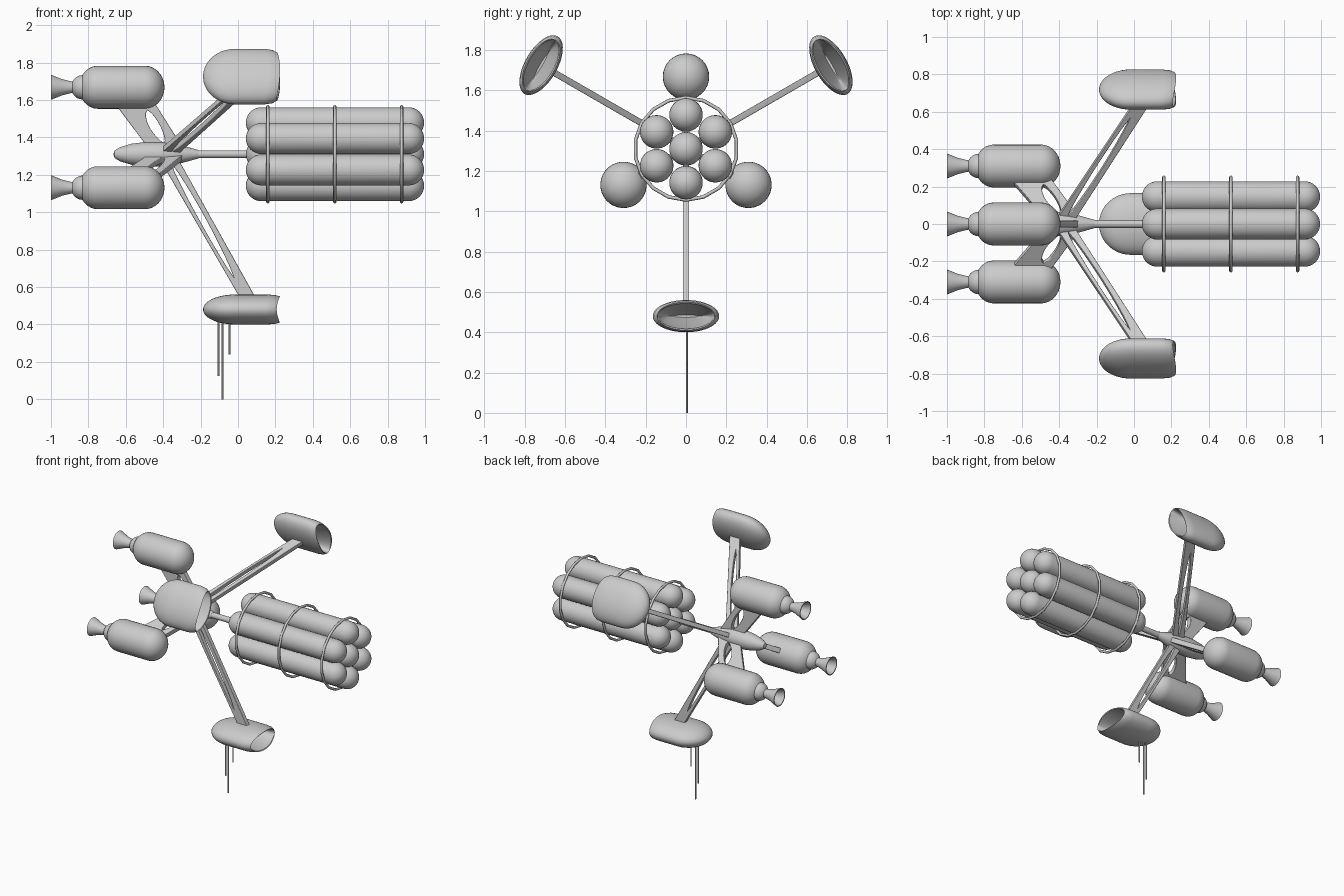
import bpy, bmesh
from math import sin, cos, pi, sqrt, radians
from mathutils import Matrix

cube = bpy.data.objects.get("Cube")
if cube:
    bpy.data.objects.remove(cube, do_unlink=True)

AXIS_Z = 1.31
grey = bpy.data.materials.new("hull grey")
grey.use_nodes = True
grey.diffuse_color = (0.6, 0.6, 0.6, 1)
grey.node_tree.nodes["Principled BSDF"].inputs["Base Color"].default_value = (0.6, 0.6, 0.6, 1)


def finish(obj, angle=35):
    obj.data.materials.clear()
    obj.data.materials.append(grey)
    bpy.ops.object.select_all(action='DESELECT')
    obj.select_set(True)
    bpy.context.view_layer.objects.active = obj
    bpy.ops.object.shade_smooth_by_angle(angle=radians(angle))
    return obj


def placed(turn, offset=(0, 0, 0)):
    """Turn about the ship's long axis after moving off it."""
    return (Matrix.Translation((0, 0, AXIS_Z)) @ Matrix.Rotation(radians(turn), 4, 'X')
            @ Matrix.Translation(offset))


def loft(name, sections, matrix, sides=32, bend=0.0):
    """Skin elliptical sections (x, half width, half height) along x; bend sweeps the sides back."""
    bm = bmesh.new()
    loops = []
    for x, w, h in sections:
        loops.append([bm.verts.new((x - bend * cos(2 * pi * i / sides) ** 2 * (x > 0.1),
                                    w * cos(2 * pi * i / sides), h * sin(2 * pi * i / sides)))
                      for i in range(sides)])
    for a, b in zip(loops, loops[1:]):
        for i in range(sides):
            j = (i + 1) % sides
            bm.faces.new((a[i], a[j], b[j], b[i]))
    bm.faces.new(loops[0])
    bm.faces.new(loops[-1])
    bmesh.ops.recalc_face_normals(bm, faces=bm.faces)
    mesh = bpy.data.meshes.new(name)
    bm.to_mesh(mesh)
    bm.free()
    obj = bpy.data.objects.new(name, mesh)
    bpy.context.collection.objects.link(obj)
    obj.matrix_world = matrix
    return finish(obj)


def dome(x, length, radius, steps=8, start=0.04):
    """Profile of a rounded end, from its tip at x to full radius at x + length."""
    angles = [start + (pi / 2 - start) * i / steps for i in range(steps + 1)]
    return [(x + length * (1 - cos(a)), radius * sin(a)) for a in angles]


def lathe(name, profile, matrix, sides=32):
    return loft(name, [(x, r, r) for x, r in profile], matrix, sides)


def slotted_panel(name, r0, r1, left, right, slot, turn, half):
    """Flat strut in the x / radius plane; the edges are lines, the slot is a closed outline
    of (radius, fraction across)."""
    def line(edge, r):
        (ra, xa), (rb, xb) = edge
        return xa + (xb - xa) * (r - ra) / (rb - ra)
    outer = [(line(e, r), r) for e, r in ((left, r0), (left, r1), (right, r1), (right, r0))]
    inner = [(line(left, r) * (1 - f) + line(right, r) * f, r) for r, f in slot]
    curve = bpy.data.curves.new(name, 'CURVE')
    curve.dimensions = '2D'
    curve.fill_mode = 'BOTH'
    curve.extrude = half - 0.004
    curve.bevel_depth = 0.004
    curve.offset = -0.004
    for points in (outer, inner):
        spline = curve.splines.new('POLY')
        spline.points.add(len(points) - 1)
        spline.use_cyclic_u = True
        for p, (x, r) in zip(spline.points, points):
            p.co = (x, r, 0, 1)
    obj = bpy.data.objects.new(name, curve)
    bpy.context.collection.objects.link(obj)
    obj.matrix_world = placed(turn) @ Matrix.Rotation(pi / 2, 4, 'X')
    bpy.ops.object.select_all(action='DESELECT')
    obj.select_set(True)
    bpy.context.view_layer.objects.active = obj
    bpy.ops.object.convert(target='MESH')
    return finish(bpy.context.object)


def lens(r0, r1, f0, f1, centre_shift, half, steps=12):
    """Leaf-shaped slot outline, sliding from f0 to f1 across the strut."""
    side = []
    for i in range(steps + 1):
        t = i / steps
        mid = f0 + (f1 - f0) * t + centre_shift * sin(pi * t)
        side.append((r0 + (r1 - r0) * t, mid, half * sin(pi * t) ** 0.6 if 0 < i < steps else 0.0))
    return ([(r, m - w) for r, m, w in side] +
            [(r, m + w) for r, m, w in reversed(side[1:-1])])


# Central hub and spine
lathe("hub", [(-0.665, 0.004), (-0.66, 0.02), (-0.63, 0.038), (-0.57, 0.056), (-0.5, 0.065),
              (-0.4, 0.065), (-0.33, 0.055), (-0.26, 0.036), (-0.21, 0.022)], placed(0))
lathe("spine", [(-0.24, 0.021), (0.08, 0.021)], placed(0), 16)

# Tank cluster: one in the middle and six around it
end = dome(0.042, 0.083, 0.083)
tank = end + [(1.037 - x, r) for x, r in reversed(end)]
lathe("tank_centre", tank, placed(0))
for k in range(6):
    lathe(f"tank_{k + 1}", tank, placed(60 * k, (0, 0, 0.168)))

# Binding hoops
for k, x in enumerate((0.16, 0.518, 0.875)):
    lathe_ring = [(x - 0.009, 0.25), (x - 0.009, 0.262), (x + 0.009, 0.262), (x + 0.009, 0.25)]
    bpy.ops.mesh.primitive_torus_add(major_segments=18, minor_segments=8, major_radius=0.254,
                                     minor_radius=0.009, location=(x, 0, AXIS_Z),
                                     rotation=(0, pi / 2, 0))
    hoop = bpy.context.object
    hoop.name = f"hoop_{k + 1}"
    finish(hoop, 50)

# Engine, nozzle, scoop pod and struts in three-way symmetry
engine = dome(-0.85, 0.1, 0.115) + [(-0.393 - (x + 0.393), r)
                                    for x, r in reversed(dome(-0.393, 0.105, 0.115))]
neck = dome(-0.892, 0.06, 0.065, 6) + [(-0.8, 0.065)]
nozzle = [(-0.87, 0.028), (-0.895, 0.032), (-0.94, 0.043), (-1.0, 0.067),
          (-1.0, 0.06), (-0.94, 0.036), (-0.9, 0.022)]
pod = [(x, 0.165 * s, 0.08 * s) for x, s in
       dome(-0.187, 0.17, 1.0, 10) + [(0.06, 1.0), (0.16, 1.0), (0.2, 0.96), (0.225, 0.87)]]
pod += [(0.221, 0.14, 0.063), (0.16, 0.132, 0.05), (0.1, 0.115, 0.033),
        (0.04, 0.09, 0.018), (0.0, 0.06, 0.006)]

for name, turn in (("a", 0), ("b", 120), ("c", 240)):
    at = placed(turn, (0, 0, 0.358))
    lathe(f"engine_{name}", engine, at)
    lathe(f"engine_neck_{name}", neck, at)
    lathe(f"nozzle_{name}", nozzle, at)
    slotted_panel(f"engine_pylon_{name}", 0.03, 0.3, ((0.06, -0.5), (0.25, -0.643)),
                  ((0.06, -0.31), (0.25, -0.43)),
                  lens(0.06, 0.235, 0.55, 0.7, -0.02, 0.15), turn, 0.018)
    loft(f"scoop_pod_{name}", pod, placed(turn + 180, (0, 0, 0.83)), 40, 0.018)
    slotted_panel(f"pod_arm_{name}", 0.0, 0.785, ((0.06, -0.4), (0.75, 0.0)),
                  ((0.06, -0.3), (0.75, 0.085)),
                  lens(0.05, 0.655, 0.5, 0.36, 0.03, 0.2), turn + 180, 0.016)

# Antennas hanging from the lowest pod
for k, (x, tip) in enumerate(((-0.105, 0.125), (-0.083, 0.0), (-0.045, 0.24))):
    bpy.ops.mesh.primitive_cylinder_add(vertices=10, radius=0.005, depth=0.44 - tip,
                                        location=(x, 0.004, (0.44 + tip) / 2))
    rod = bpy.context.object
    rod.name = f"antenna_{k + 1}"
    finish(rod)
